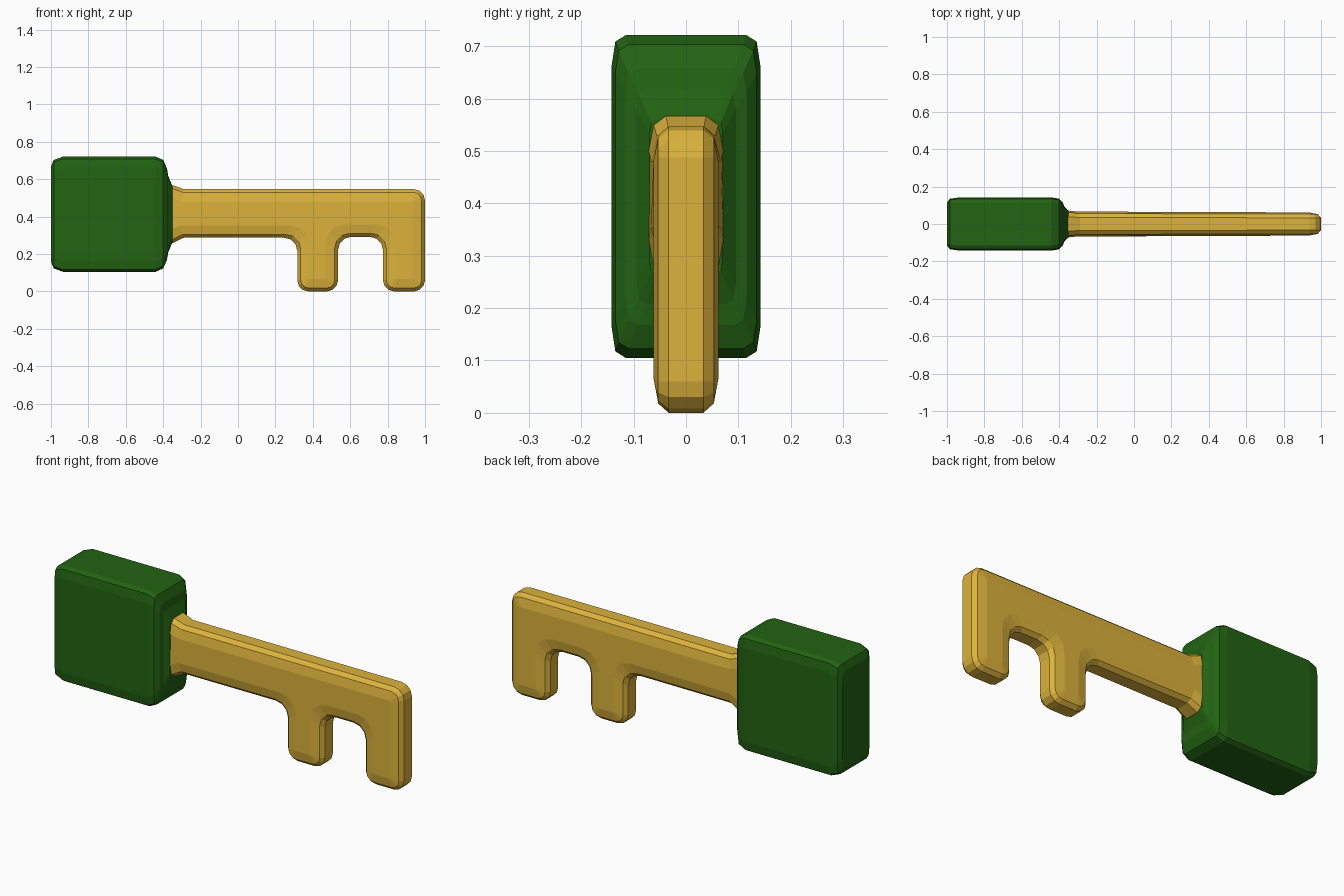
import bpy, bmesh, math
from mathutils import Vector

if "Cube" in bpy.data.objects:
    bpy.data.objects.remove(bpy.data.objects["Cube"])


def material(name, rgb):
    m = bpy.data.materials.new(name)
    m.diffuse_color = (*rgb, 1)
    m.use_nodes = True
    m.node_tree.nodes["Principled BSDF"].inputs["Base Color"].default_value = m.diffuse_color
    return m


def loft(name, rings, mat):
    """Skin matching rings of points and cap both ends."""
    bm = bmesh.new()
    loops = [[bm.verts.new(p) for p in ring] for ring in rings]
    n = len(loops[0])
    for a, b in zip(loops, loops[1:]):
        for i in range(n):
            j = (i + 1) % n
            bm.faces.new((a[i], a[j], b[j], b[i]))
    bm.faces.new(loops[0])
    bm.faces.new(loops[-1])
    bmesh.ops.remove_doubles(bm, verts=bm.verts, dist=1e-5)
    bmesh.ops.recalc_face_normals(bm, faces=bm.faces)
    me = bpy.data.meshes.new(name)
    bm.to_mesh(me)
    bm.free()
    me.materials.append(mat)
    ob = bpy.data.objects.new(name, me)
    bpy.context.collection.objects.link(ob)
    return ob


def rounded_inset(corners, d, segs=3):
    """Inset a counter-clockwise outline by d, rounding each (x, z, radius) corner."""
    out = []
    n = len(corners)
    for i, (x, z, r) in enumerate(corners):
        p = Vector((x, z))
        a = (p - Vector(corners[i - 1][:2])).normalized()
        b = (Vector(corners[(i + 1) % n][:2]) - p).normalized()
        na, nb = Vector((-a.y, a.x)), Vector((-b.y, b.x))
        m = (na + nb) / (1 + na.dot(nb))
        q = p + m * d
        if r == 0:
            out.append(q)
            continue
        convex = a.cross(b) > 0
        rad = max(r - d, 0.008) if convex else r + d * 0.4
        s = 1 if convex else -1
        c = q + m * rad * s
        a0 = math.atan2(-na.y * s, -na.x * s)
        turn = math.atan2(a.cross(b), a.dot(b))
        for k in range(segs + 1):
            t = a0 + turn * k / segs
            out.append(c + rad * Vector((math.cos(t), math.sin(t))))
    return out


green = material("green", (0.016, 0.125, 0.006))
gold = material("gold", (0.72, 0.45, 0.045))

# Head: chamfered block narrowing to a collar (x, half depth, half height)
CZ = 0.413
quarter = [(1, 0.81), (0.95, 0.96), (0.81, 1)]
section = (quarter + [(-y, z) for y, z in reversed(quarter)]
           + [(-y, -z) for y, z in quarter] + [(y, -z) for y, z in reversed(quarter)])
stations = [(-1, 0.115, 0.255), (-0.985, 0.135, 0.29), (-0.935, 0.142, 0.308),
            (-0.44, 0.142, 0.308), (-0.40, 0.135, 0.29), (-0.38, 0.115, 0.245),
            (-0.373, 0.095, 0.205), (-0.35, 0.07, 0.148)]
loft("head", [[(x, y * hy, CZ + z * hz) for y, z in section] for x, hy, hz in stations], green)

# Shaft with two teeth, its root flared and buried in the head
outline = [(-0.47, 0.26, 0), (-0.345, 0.26, 0), (-0.29, 0.287, 0),
           (0.317, 0.287, 0.07), (0.317, 0, 0.06), (0.535, 0, 0.06), (0.535, 0.292, 0.07),
           (0.775, 0.292, 0.07), (0.775, 0, 0.06), (1, 0, 0.06), (1, 0.547, 0.06),
           (-0.29, 0.547, 0), (-0.345, 0.567, 0), (-0.47, 0.567, 0)]
edge = [(0, 0.033), (0.018, 0.053), (0.066, 0.062)]
layers = [(d, -y) for d, y in reversed(edge)] + edge


def flare(x):
    return 1 + 0.16 * min(1, max(0, (-0.27 - x) / 0.07))


loft("shaft_and_teeth",
     [[(p.x, y * flare(p.x), p.y) for p in rounded_inset(outline, d)] for d, y in layers], gold)
